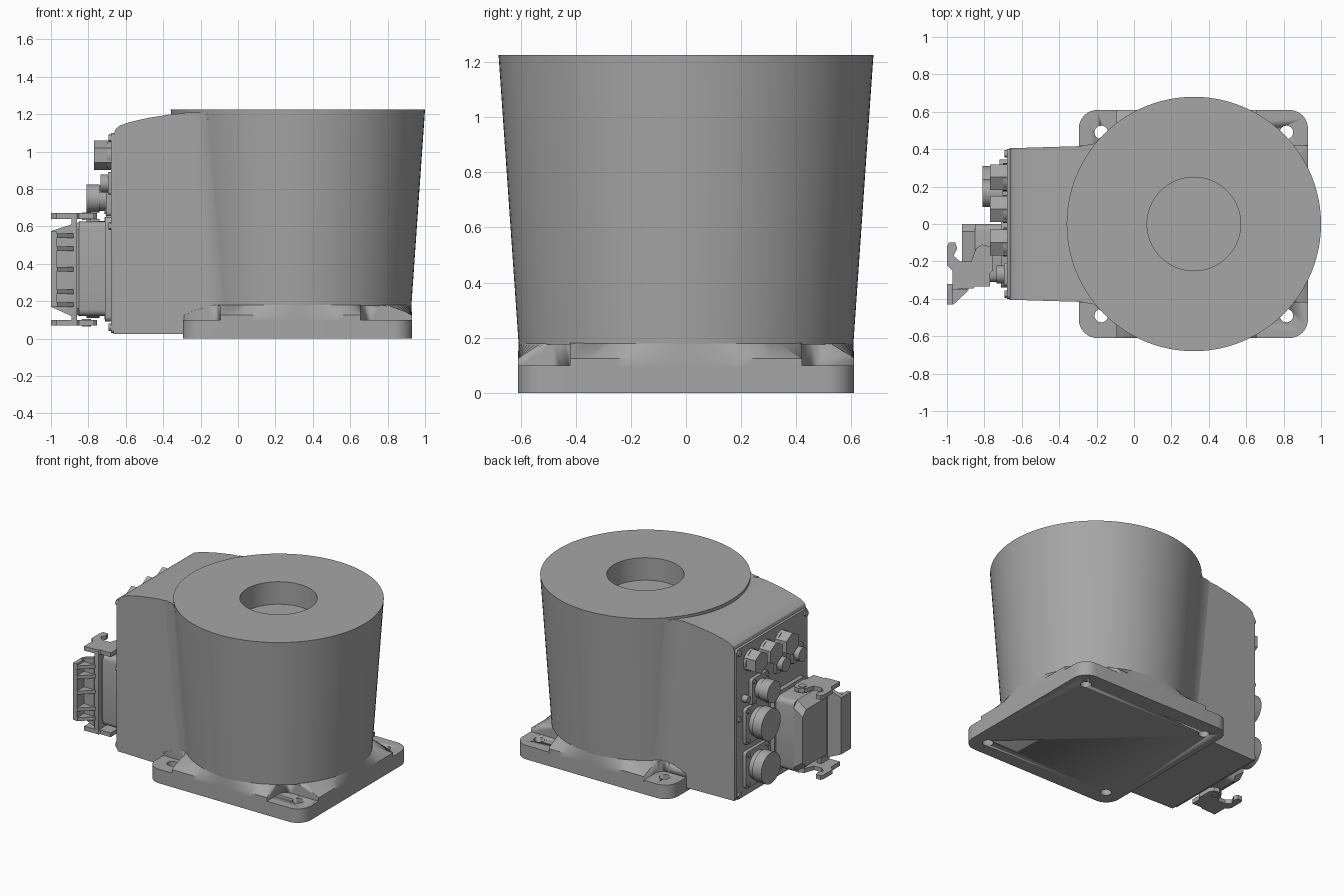
import bpy, bmesh, math
from mathutils import Vector

cube = bpy.data.objects.get("Cube")
if cube:
    bpy.data.objects.remove(cube)

GREY = (0.38, 0.38, 0.38, 1)
mat = bpy.data.materials.new("machine grey")
mat.use_nodes = True
mat.diffuse_color = GREY
mat.node_tree.nodes["Principled BSDF"].inputs["Base Color"].default_value = GREY

CX = 0.32      # turret axis
HALF = 0.61    # half size of the foot
PANEL = -0.68  # connector panel face


def finish(name, bm, angle=30):
    bmesh.ops.recalc_face_normals(bm, faces=bm.faces)
    me = bpy.data.meshes.new(name)
    bm.to_mesh(me)
    bm.free()
    me.materials.append(mat)
    ob = bpy.data.objects.new(name, me)
    bpy.context.collection.objects.link(ob)
    bpy.ops.object.select_all(action='DESELECT')
    ob.select_set(True)
    bpy.context.view_layer.objects.active = ob
    bpy.ops.object.shade_smooth_by_angle(angle=math.radians(angle))
    return ob


def loft(name, rings, angle=30):
    """Skin a stack of equal-length rings and cap both ends."""
    bm = bmesh.new()
    vs = [[bm.verts.new(p) for p in ring] for ring in rings]
    n = len(vs[0])
    for a, b in zip(vs, vs[1:]):
        for i in range(n):
            j = (i + 1) % n
            bm.faces.new((a[i], a[j], b[j], b[i]))
    bm.faces.new(vs[0])
    bm.faces.new(vs[-1])
    return finish(name, bm, angle)


def prism(name, pts, lo, hi):
    return loft(name, [[(x, y, z) for x, y in pts] for z in (lo, hi)])


def box(name, x, y, z, bevel=0, axis=None, segs=4):
    """Box from ranges; bevel all edges or only those along one axis."""
    bm = bmesh.new()
    bmesh.ops.create_cube(bm, size=1)
    for v in bm.verts:
        v.co = Vector([(r[0] + r[1]) / 2 + c * (r[1] - r[0]) for r, c in zip((x, y, z), v.co)])
    if bevel:
        edges = [e for e in bm.edges if axis is None or
                 abs((e.verts[0].co - e.verts[1].co).normalized()[axis]) > 0.9]
        bmesh.ops.bevel(bm, geom=edges, offset=bevel, segments=segs, profile=0.5, affect='EDGES')
    return finish(name, bm)


def plug(name, y, z, steps, sides=32):
    """Stepped round connector facing -x; steps are (protrusion, radius)."""
    rings = []
    for p, r in steps:
        rings.append([(PANEL - p, y + r * math.sin(math.tau * i / sides),
                       z + r * math.cos(math.tau * i / sides)) for i in range(sides)])
    return loft(name, rings)


def circle(r, z, n=96):
    return [(CX + r * math.cos(math.tau * i / n), r * math.sin(math.tau * i / n), z) for i in range(n)]


def square(h, z, n=96):
    out = []
    for i in range(n):
        c, s = math.cos(math.tau * i / n), math.sin(math.tau * i / n)
        k = h / max(abs(c), abs(s))
        out.append((CX + k * c, k * s, z))
    return out


def cut(target, cutter):
    cutter.hide_render = True
    m = target.modifiers.new("cut", 'BOOLEAN')
    m.operation = 'DIFFERENCE'
    m.solver = 'EXACT'
    m.object = cutter
    bpy.ops.object.select_all(action='DESELECT')
    target.select_set(True)
    bpy.context.view_layer.objects.active = target
    bpy.ops.object.modifier_apply(modifier=m.name)
    bpy.data.objects.remove(cutter)


# Tapered turret with a blind bore
loft("turret", [circle(0.607, 0.175), circle(0.68, 1.225), circle(0.25, 1.225), circle(0.25, 1.065)])

# Foot plate, and the riser that blends its square edge into the turret
foot = box("foot_plate", (-0.295, 0.93), (-HALF, HALF), (0, 0.1), 0.1, axis=2, segs=8)
riser = loft("foot_riser", [square(HALF, 0.09), square(HALF, 0.125), circle(0.607, 0.18)])
for sy in (-1, 1):
    ys = sorted((sy * 0.42, sy * 0.9))
    for xs, hx in (((-0.7, -0.094), -0.175), ((0.655, 1.3), 0.815)):
        cut(riser, box("pocket_cutter", xs, ys, (0.05, 0.4), 0.06, axis=2))
        hole = [(hx + 0.036 * math.cos(math.tau * i / 24), sy * 0.49 + 0.036 * math.sin(math.tau * i / 24))
                for i in range(24)]
        cut(foot, prism("hole_cutter", hole, -0.1, 0.3))

# Cable housing with a curved roof
side = [(-0.665, 0.025), (-0.665, 1.09), (-0.655, 1.12), (-0.63, 1.14), (-0.58, 1.157),
        (-0.48, 1.18), (-0.35, 1.2), (-0.2, 1.21), (-0.08, 1.21), (-0.08, 0.025)]
loft("housing", [[(x, s * (0.405 + 0.03 * (x + 0.665)), z) for x, z in side] for s in (-1, 1)])

# Fillets where the housing meets the turret
for s, label in ((-1, "front"), (1, "back")):
    rings = []
    for z, r in ((0.18, 0.607), (1.208, 0.679)):
        xi = CX - math.sqrt(r * r - 0.418 ** 2)
        x2 = xi + 0.05
        y2 = math.sqrt(r * r - (x2 - CX) ** 2)
        rings.append([(xi - 0.07, s * 0.417, z), (xi, s * 0.43, z), (x2, s * y2, z),
                      (x2 + 0.03, s * 0.4, z), (xi - 0.05, s * 0.4, z)])
    loft(label + "_fillet", rings, 40)

# Connector panel and its screws
box("panel", (PANEL, -0.66), (-0.4, 0.4), (0.03, 1.1), 0.02, axis=0)
for y in (-0.375, 0.375):
    for z in (0.06, 0.6, 1.07):
        plug("panel_screw", y, z, [(0, 0.02), (0.012, 0.02)], 12)

# Large round sockets on square flanges
for y, z, r in ((0.2, 0.22, 0.11), (0.2, 0.53, 0.11), (0.165, 0.75, 0.075)):
    f = r + 0.02
    box("socket_flange", (PANEL - 0.025, PANEL), (y - f, y + f), (z - f, z + f), 0.02, axis=0)
    plug("socket", y, z, [(0, r * 0.9), (0.06, r * 0.9), (0.06, r), (0.13, r)])
    for a in (-1, 1):
        for b in (-1, 1):
            plug("flange_screw", y + a * r * 0.95, z + b * r * 0.95, [(0, 0.014), (0.035, 0.014)], 10)

# Hexagonal plugs
for y in (0.25, 0.08, -0.1):
    plug("hex_collar", y, 0.98, [(0, 0.075), (0.02, 0.075)])
    plug("hex_plug", y, 0.98, [(0, 0.08), (0.09, 0.08)], 6)

# Small sockets
for y in (-0.08, -0.27):
    box("small_flange", (PANEL - 0.015, PANEL), (y - 0.06, y + 0.06), (0.77, 0.89), 0.015, axis=0)
    plug("small_socket", y, 0.83, [(0, 0.048), (0.055, 0.048)], 24)
plug("ground_stud", 0.32, 0.73, [(0, 0.025), (0.04, 0.025)], 16)

# Rectangular hooded connector
box("hood_flange", (PANEL - 0.03, PANEL), (-0.34, 0.02), (0.09, 0.65), 0.03, axis=0)
box("hood_body", (-0.85, PANEL), (-0.31, 0), (0.12, 0.625), 0.035, axis=0)
loft("hood_cap", [[(x, y, z) for y, z in ((-0.31 + d, 0.16), (-0.27, 0.12 + d), (-0.04, 0.12 + d), (0, 0.16 + d),
                                          (0, 0.585 - d), (-0.04, 0.625 - d), (-0.27, 0.625 - d), (-0.31 + d, 0.585))]
                  for x, d in ((-0.85, 0), (-0.92, 0.05))])

# Locking lever: two hooked side arms, pivots, cross bar and ribbed grip
arm = [(-0.99, -0.1), (-0.955, -0.1), (-0.945, -0.13), (-0.965, -0.17), (-0.93, -0.2), (-0.87, -0.2),
       (-0.845, -0.13), (-0.81, -0.11), (-0.77, -0.12), (-0.755, -0.15), (-0.755, -0.25),
       (-0.86, -0.345), (-0.97, -0.35), (-0.97, -0.25), (-1, -0.22), (-1, -0.12)]
pivot = [(-0.81 + 0.025 * math.cos(math.tau * i / 20), -0.155 + 0.025 * math.sin(math.tau * i / 20))
         for i in range(20)]
for lo, label in ((0.07, "lower"), (0.64, "upper")):
    prism(label + "_lever_arm", arm, lo, lo + 0.03)
    prism(label + "_lever_pivot", pivot, lo - 0.005, lo + 0.035)
    box(label + "_lever_shoulder", (-0.89, -0.77), (-0.335, -0.25), (lo, lo + 0.03))
box("lever_cross_bar", (-0.89, -0.86), (-0.345, -0.25), (0.075, 0.665), 0.01, axis=0)
loft("lever_grip", [[(x, y, z) for x, z in ((-1, 0.17), (-0.89, 0.12), (-0.89, 0.61), (-1, 0.575))]
                    for y in (-0.35, -0.32)])
box("lever_lip", (-1, -0.97), (-0.43, -0.34), (0.17, 0.575))
for z in (0.18, 0.25, 0.37, 0.48, 0.55):
    prism("lever_rib", [(-0.98, -0.43), (-0.965, -0.43), (-0.88, -0.35), (-0.98, -0.34)], z - 0.012, z + 0.012)
